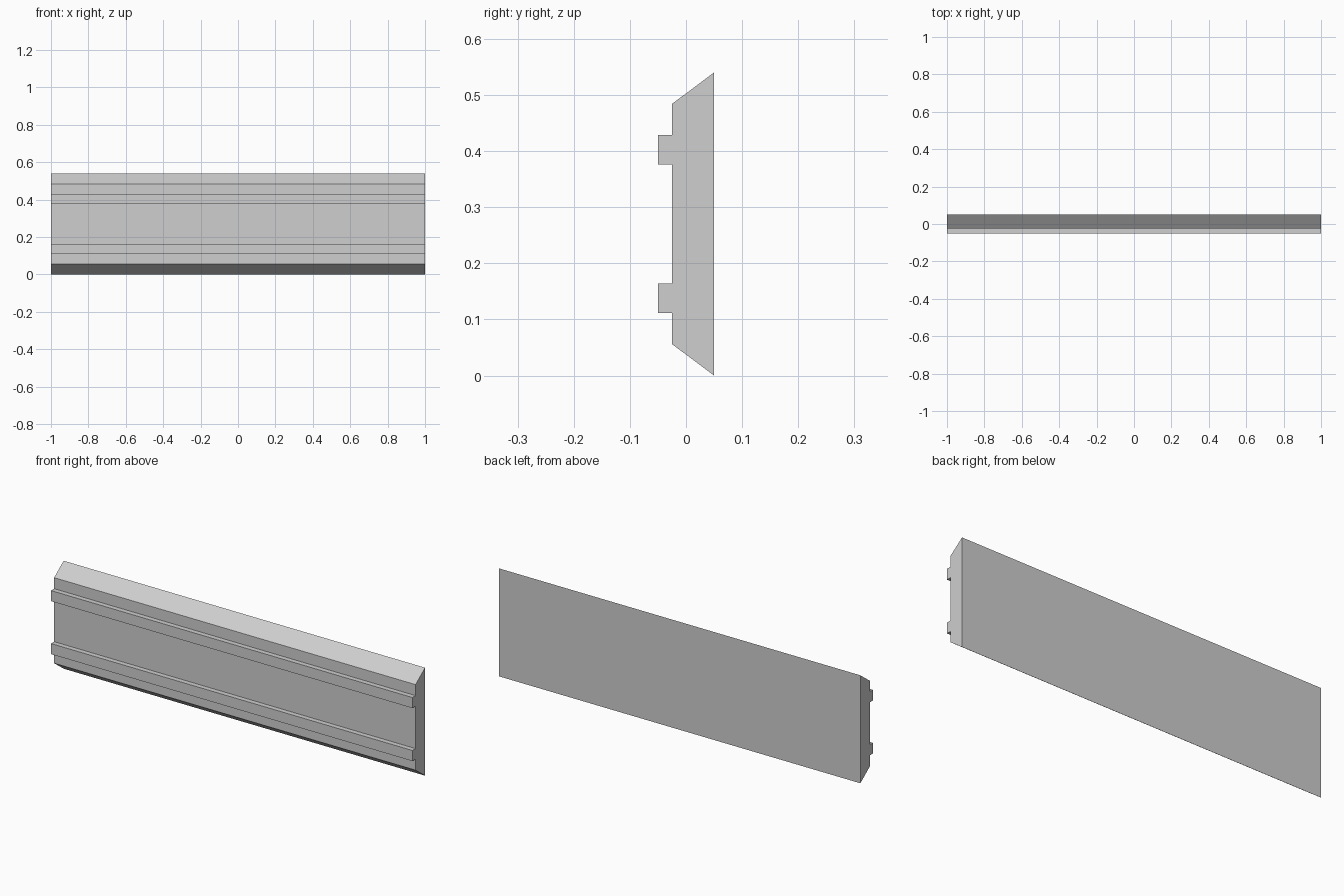
import bpy
import bmesh

cube = bpy.data.objects.get("Cube")
if cube:
    bpy.data.objects.remove(cube, do_unlink=True)

LENGTH, HEIGHT = 2.0, 0.54
BACK, FACE, RIB = 0.05, -0.025, -0.05

grey = bpy.data.materials.new("light_grey")
grey.use_nodes = True
colour = (0.62, 0.62, 0.62, 1)
grey.diffuse_color = colour
grey.node_tree.nodes["Principled BSDF"].inputs["Base Color"].default_value = colour


def extrude_profile(name, profile):
    """Sweep a closed (y, z) outline along the full length in x."""
    bm = bmesh.new()
    face = bm.faces.new([bm.verts.new((-LENGTH / 2, y, z)) for y, z in profile])
    swept = bmesh.ops.extrude_face_region(bm, geom=[face])["geom"]
    verts = [v for v in swept if isinstance(v, bmesh.types.BMVert)]
    bmesh.ops.translate(bm, verts=verts, vec=(LENGTH, 0, 0))
    bmesh.ops.recalc_face_normals(bm, faces=bm.faces)
    mesh = bpy.data.meshes.new(name)
    bm.to_mesh(mesh)
    bm.free()
    mesh.materials.append(grey)
    obj = bpy.data.objects.new(name, mesh)
    bpy.context.collection.objects.link(obj)
    return obj


# Bevelled plank with two ribs: lower half outline, mirrored about mid height
lower = [(BACK, 0), (FACE, 0.056), (FACE, 0.111), (RIB, 0.111),
         (RIB, 0.164), (FACE, 0.164)]
upper = [(y, HEIGHT - z) for y, z in reversed(lower)]
extrude_profile("ribbed_panel", lower + upper)
